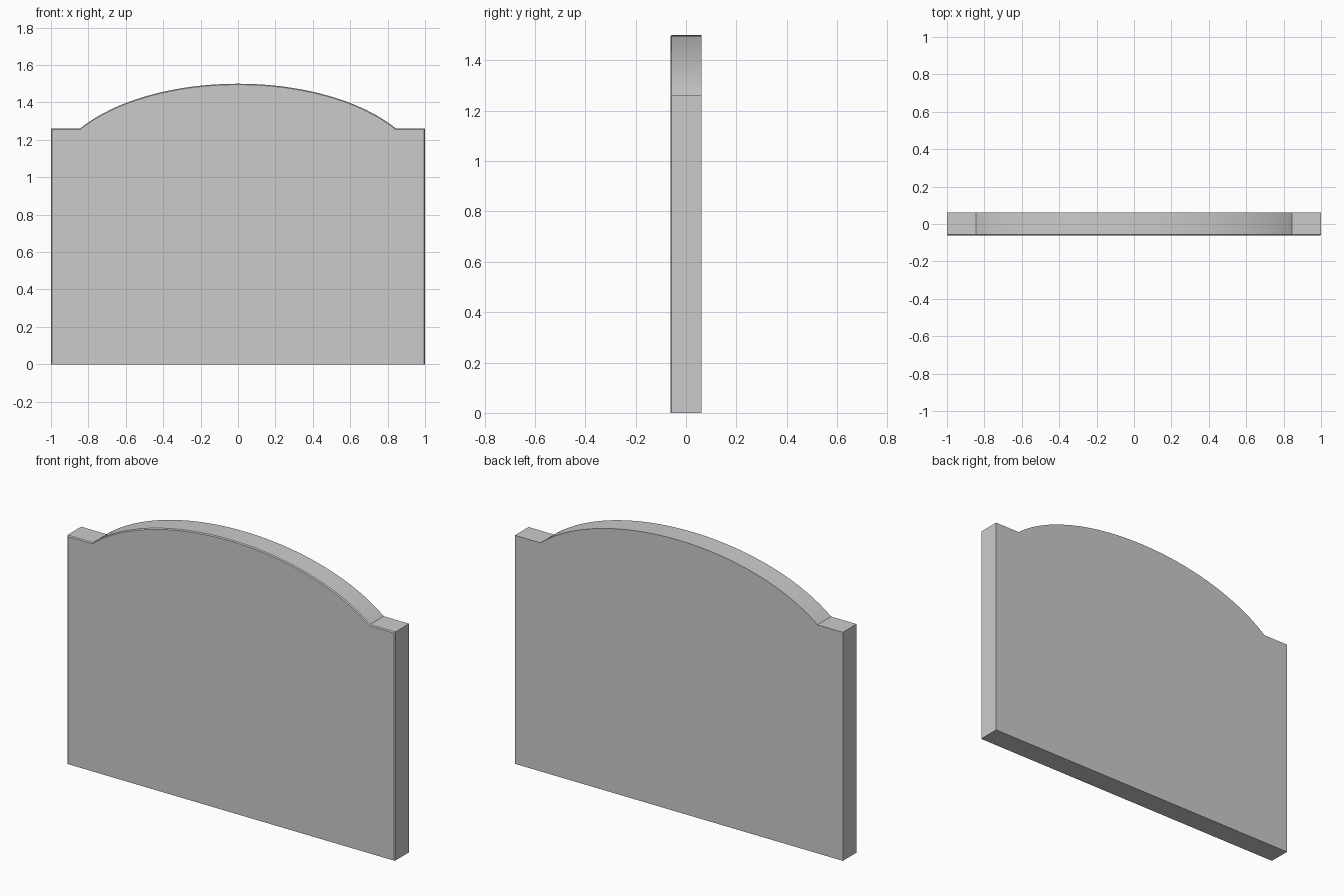
import bpy, bmesh, math

if "Cube" in bpy.data.objects:
    bpy.data.objects.remove(bpy.data.objects["Cube"])

HALF_W, HALF_T = 1.0, 0.062
SHOULDER_X, SHOULDER_Z = 0.845, 1.26
TOP_Z, RISE = 1.5, 0.516
SEGMENTS = 48

# Outline: straight base and sides, flat shoulders, elliptical crown
outline = [(-HALF_W, 0), (HALF_W, 0), (HALF_W, SHOULDER_Z)]
end = math.asin(SHOULDER_X)
for i in range(SEGMENTS + 1):
    a = end - 2 * end * i / SEGMENTS
    outline.append((math.sin(a), TOP_Z - RISE * (1 - math.cos(a))))
outline.append((-HALF_W, SHOULDER_Z))

# Extrude the outline through the thickness
bm = bmesh.new()
front = bm.faces.new([bm.verts.new((x, -HALF_T, z)) for x, z in outline])
ext = bmesh.ops.extrude_face_region(bm, geom=[front], use_keep_orig=True)
verts = [g for g in ext["geom"] if isinstance(g, bmesh.types.BMVert)]
bmesh.ops.translate(bm, vec=(0, 2 * HALF_T, 0), verts=verts)
bmesh.ops.recalc_face_normals(bm, faces=bm.faces)

# Fine chamfer on the front edge of the sides and crown
rim = [e for e in bm.edges
       if all(v.co.y < 0 for v in e.verts) and any(v.co.z > 0.1 for v in e.verts)]
bmesh.ops.bevel(bm, geom=rim, offset=0.005, segments=1, affect='EDGES')

mesh = bpy.data.meshes.new("arched_panel")
bm.to_mesh(mesh)
bm.free()
panel = bpy.data.objects.new("arched_panel", mesh)
bpy.context.collection.objects.link(panel)

# Smooth crown, crisp corners
bpy.context.view_layer.objects.active = panel
panel.select_set(True)
bpy.ops.object.shade_smooth_by_angle(angle=math.radians(20))
